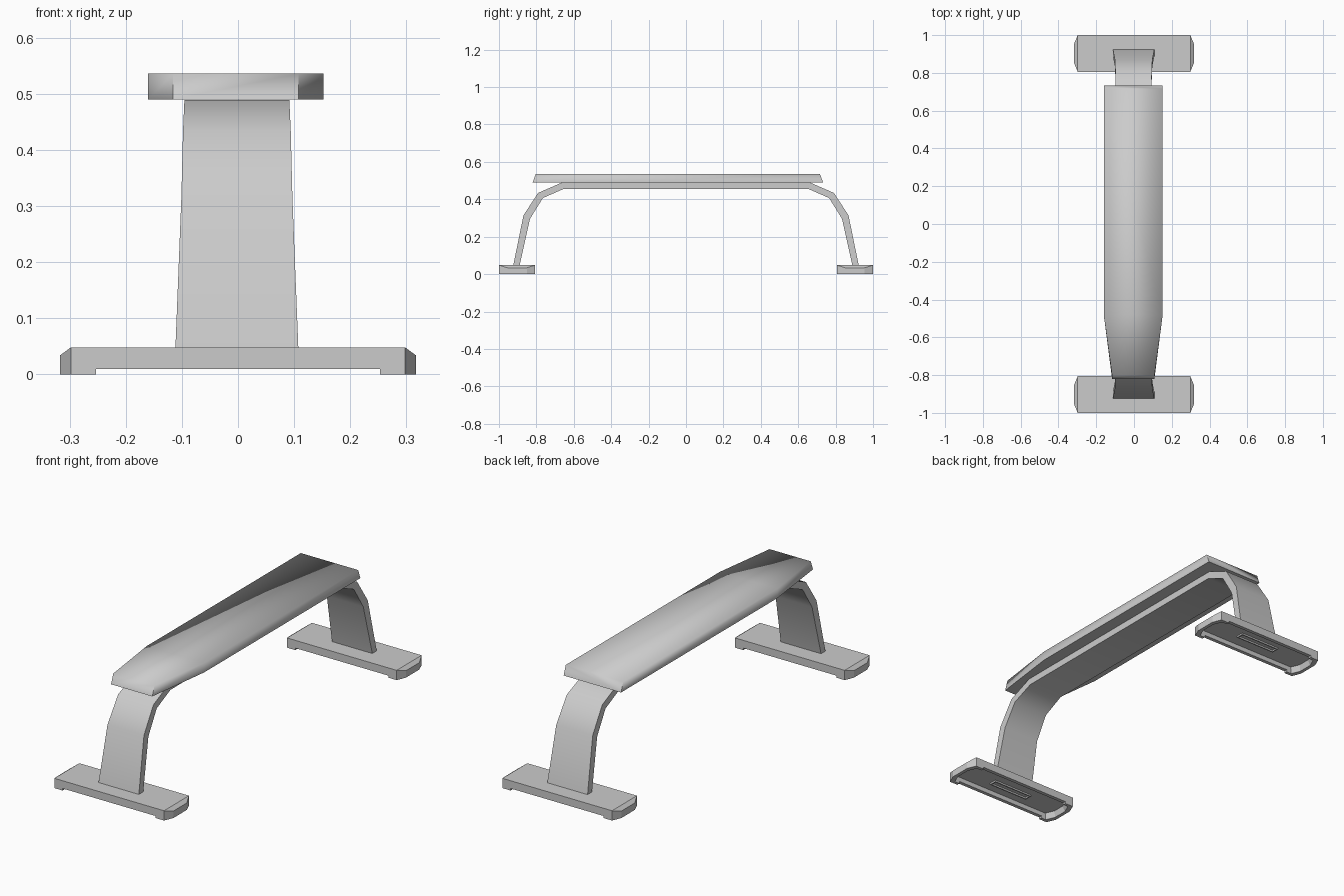
import bpy
import bmesh
from math import radians
from mathutils import Vector

default = bpy.data.objects.get("Cube")
if default:
    bpy.data.objects.remove(default)

grey = bpy.data.materials.new("plain grey")
grey.use_nodes = True
grey.diffuse_color = (0.6, 0.6, 0.6, 1)
grey.node_tree.nodes["Principled BSDF"].inputs["Base Color"].default_value = (0.6, 0.6, 0.6, 1)


def finish(name, bm):
    """Turn a bmesh into a grey object with outward normals."""
    bmesh.ops.recalc_face_normals(bm, faces=bm.faces[:])
    mesh = bpy.data.meshes.new(name)
    bm.to_mesh(mesh)
    bm.free()
    mesh.materials.append(grey)
    obj = bpy.data.objects.new(name, mesh)
    bpy.context.collection.objects.link(obj)
    return obj


def loft(rings):
    """Skin a row of equal rings of points and cap both ends."""
    bm = bmesh.new()
    rows = [[bm.verts.new(p) for p in ring] for ring in rings]
    count = len(rows[0])
    for a, b in zip(rows, rows[1:]):
        for i in range(count):
            j = (i + 1) % count
            bm.faces.new((a[i], a[j], b[j], b[i]))
    bm.faces.new(rows[0])
    bm.faces.new(rows[-1])
    return bm


def select_only(obj):
    bpy.ops.object.select_all(action="DESELECT")
    obj.select_set(True)
    bpy.context.view_layer.objects.active = obj


def cut_plan(half_x, half_y, z):
    """Rectangle with four cut corners, seen from above."""
    cx, cy = 0.019, 0.045
    quarter = [(half_x, half_y - cy), (half_x - cx, half_y)]
    right = [(x, -y) for x, y in reversed(quarter)] + quarter
    return [(x, y, z) for x, y in right + [(-x, -y) for x, y in right]]


# Padded seat: bottom y, top y, half width; softened top edges, crisp underside
CENTRE = -0.004
PAD_BOTTOM, PAD_TOP = 0.49, 0.536
rings = []
for low_y, high_y, w in ((-0.82, -0.803, 0.112), (-0.48, -0.48, 0.156), (0.733, 0.716, 0.156)):
    rings.append([(CENTRE - w, low_y, PAD_BOTTOM), (CENTRE + w, low_y, PAD_BOTTOM),
                  (CENTRE + w, high_y, PAD_TOP), (CENTRE - w, high_y, PAD_TOP)])
bm = loft(rings)
for face in bm.faces:
    face.smooth = True
for edge in bm.edges:
    low = [v for v in edge.verts if v.co.z < 0.5]
    at_end = all(abs(v.co.y) > 0.6 for v in edge.verts)
    edge.smooth = not (len(low) == 2 or (len(low) == 1 and at_end))
finish("seat_pad", bm)

# Bent frame: outer y, outer z, inner y, inner z, half width; mirrored front to back
bends = [(0.926, 0.035, 0.892, 0.035, 0.110),
         (0.869, 0.314, 0.834, 0.296, 0.099),
         (0.791, 0.434, 0.765, 0.407, 0.096),
         (0.665, 0.489, 0.655, 0.455, 0.0935)]
stations = [(-1, b) for b in bends] + [(1, b) for b in reversed(bends)]
rings = []
for side, (oy, oz, iy, iz, w) in stations:
    rings.append([(CENTRE / 2 - w, side * oy, oz), (CENTRE / 2 + w, side * oy, oz),
                  (CENTRE / 2 + w, side * iy, iz), (CENTRE / 2 - w, side * iy, iz)])
frame = finish("bent_frame", loft(rings))
select_only(frame)
bpy.ops.object.shade_smooth_by_angle(angle=radians(40))

# Feet: notched profile swept in depth, corners cut, underside hollowed
FOOT_Y, HALF_X, HALF_Y = 0.903, 0.317, 0.097
half = [(0.253, 0.01), (0.253, 0), (HALF_X, 0), (HALF_X, 0.034), (0.298, 0.048)]
profile = half + [(-x, z) for x, z in reversed(half)]
for side, label in ((-1, "front"), (1, "back")):
    bm = loft([[(x, y, z) for x, z in profile] for y in (-HALF_Y, HALF_Y)])
    for sx in (-1, 1):
        for sy in (-1, 1):
            result = bmesh.ops.bisect_plane(
                bm, geom=bm.verts[:] + bm.edges[:] + bm.faces[:],
                plane_co=Vector((sx * HALF_X, sy * (HALF_Y - 0.045), 0)),
                plane_no=Vector((sx * 0.045, sy * 0.019, 0)).normalized(),
                clear_outer=True)
            rim = [e for e in result["geom_cut"] if isinstance(e, bmesh.types.BMEdge)]
            bmesh.ops.holes_fill(bm, edges=rim, sides=0)
    foot = finish(label + "_foot", bm)
    cutter = finish("hollow_cutter", loft([cut_plan(0.305, 0.085, -0.02),
                                           cut_plan(0.292, 0.075, 0.03)]))
    cutter.hide_render = True
    foot.location.y = cutter.location.y = side * FOOT_Y
    cut = foot.modifiers.new("hollow", "BOOLEAN")
    cut.operation = "DIFFERENCE"
    cut.solver = "EXACT"
    cut.object = cutter
    select_only(foot)
    bpy.ops.object.modifier_apply(modifier=cut.name)
    bpy.data.objects.remove(cutter)

    # Open tube end showing under the foot
    bm = bmesh.new()
    loops = [[bm.verts.new((sx * (0.11 - t), side * 0.909 + sy * (0.02 - t), z))
              for sx, sy in ((-1, -1), (1, -1), (1, 1), (-1, 1))]
             for t, z in ((0, 0.032), (0, 0.022), (0.006, 0.022), (0.006, 0.032))]
    for a, b in zip(loops, loops[1:] + loops[:1]):
        for i in range(4):
            j = (i + 1) % 4
            bm.faces.new((a[i], a[j], b[j], b[i]))
    finish(label + "_tube_end", bm)
